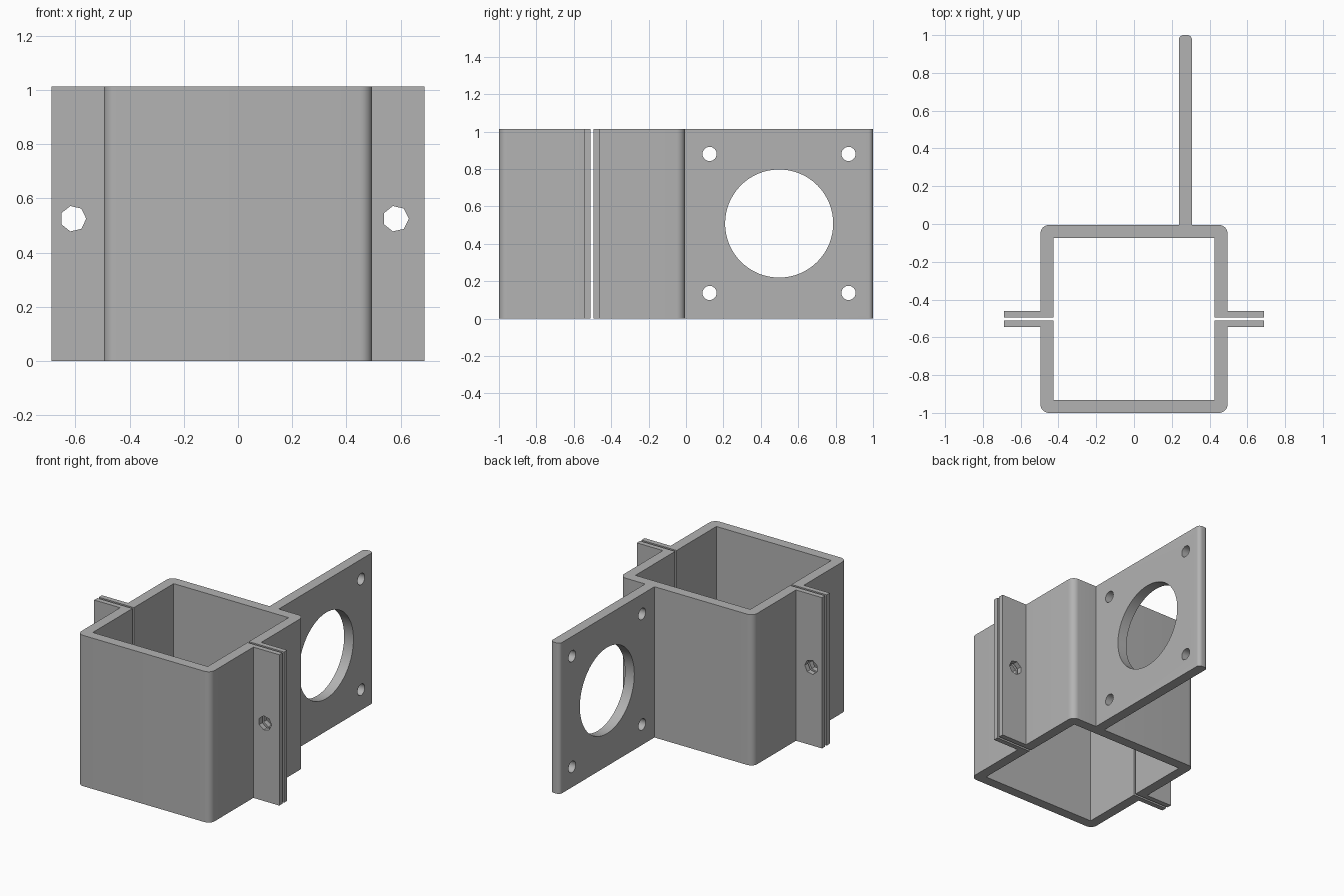
import bpy, bmesh, math
from mathutils import Vector, Matrix

cube = bpy.data.objects.get("Cube")
if cube:
    bpy.data.objects.remove(cube, do_unlink=True)

HEIGHT = 1.013
SPLIT = -0.5025                       # middle of the gap between the halves
HALF_X, HALF_Y, WALL = 0.495, 0.4975, 0.068
FLANGE_X, GAP, FLANGE = 0.688, 0.0075, 0.034
PLATE_L, PLATE_R = 0.307, 0.238

grey = bpy.data.materials.new("bracket grey")
grey.use_nodes = True
grey.diffuse_color = (0.45, 0.45, 0.45, 1)
grey.node_tree.nodes["Principled BSDF"].inputs["Base Color"].default_value = grey.diffuse_color


def make_object(name, bm):
    bmesh.ops.recalc_face_normals(bm, faces=bm.faces)
    mesh = bpy.data.meshes.new(name)
    bm.to_mesh(mesh)
    bm.free()
    mesh.materials.append(grey)
    obj = bpy.data.objects.new(name, mesh)
    bpy.context.collection.objects.link(obj)
    return obj


def rounded(points, steps=8):
    """Replace each right-angled corner of radius r with an arc."""
    out = []
    for i, (x, y, r) in enumerate(points):
        p = Vector((x, y))
        if not r:
            out.append(p)
            continue
        a = (Vector(points[i - 1][:2]) - p).normalized() * r
        b = (Vector(points[(i + 1) % len(points)][:2]) - p).normalized() * r
        for s in range(steps + 1):
            t = math.pi / 2 * s / steps
            out.append(p + a * (1 - math.sin(t)) + b * (1 - math.cos(t)))
    return out


def prism(name, points):
    bm = bmesh.new()
    face = bm.faces.new([bm.verts.new((p.x, p.y, 0)) for p in rounded(points)])
    top = bmesh.ops.extrude_face_region(bm, geom=[face])["geom"]
    bmesh.ops.translate(bm, vec=(0, 0, HEIGHT),
                        verts=[v for v in top if isinstance(v, bmesh.types.BMVert)])
    return make_object(name, bm)


def half_profile(side, extra=()):
    """Channel with two clamp flanges; side is +1 for back, -1 for front."""
    def at(d):
        return SPLIT + side * d
    lower, upper = at(GAP), at(GAP + FLANGE)
    outer, inner = at(HALF_Y), at(HALF_Y - WALL)
    ix = HALF_X - WALL
    return [(ix, lower, 0), (FLANGE_X, lower, 0), (FLANGE_X, upper, 0),
            (HALF_X, upper, 0), (HALF_X, outer, 0.045), *extra,
            (-HALF_X, outer, 0.045), (-HALF_X, upper, 0), (-FLANGE_X, upper, 0),
            (-FLANGE_X, lower, 0), (-ix, lower, 0), (-ix, inner, 0), (ix, inner, 0)]


def drill(obj, centre, radius, sides, rotation, depth):
    bm = bmesh.new()
    bmesh.ops.create_cone(bm, cap_ends=True, segments=sides, radius1=radius,
                          radius2=radius, depth=depth,
                          matrix=Matrix.Translation(centre) @ rotation)
    cutter = make_object("hole_cutter", bm)
    cutter.hide_render = True
    mod = obj.modifiers.new("hole", "BOOLEAN")
    mod.operation, mod.solver, mod.object = "DIFFERENCE", "EXACT", cutter
    bpy.context.view_layer.objects.active = obj
    bpy.ops.object.modifier_apply(modifier=mod.name)
    bpy.data.objects.remove(cutter, do_unlink=True)


# Clamp halves; the back one carries the mounting plate
back_y = SPLIT + HALF_Y
plate = [(PLATE_L, back_y, 0), (PLATE_L, 1, 0.025), (PLATE_R, 1, 0.025), (PLATE_R, back_y, 0)]
front = prism("front_clamp_half", half_profile(-1))
back = prism("back_clamp_half_with_plate", half_profile(1, plate))

# Seven-sided bolt holes through the flanges, one corner pointing to +x
along_y = Matrix.Rotation(math.pi / 2, 4, "X") @ Matrix.Rotation(math.pi / 2, 4, "Z")
probe = bmesh.new()
first = bmesh.ops.create_cone(probe, segments=7, radius1=1, radius2=1, depth=1)["verts"][0].co
along_y = Matrix.Rotation(math.pi / 2, 4, "X") @ Matrix.Rotation(-math.atan2(first.y, first.x), 4, "Z")
probe.free()
for half in (front, back):
    for x in (-0.608, 0.582):
        drill(half, (x, SPLIT, 0.525), 0.048, 7, along_y, 0.3)

# Large opening and four screw holes in the plate
along_x = Matrix.Rotation(math.pi / 2, 4, "Y")
plate_x = (PLATE_L + PLATE_R) / 2
drill(back, (plate_x, 0.498, 0.508), 0.289, 64, along_x, 0.2)
for y in (0.126, 0.869):
    for z in (0.137, 0.88):
        drill(back, (plate_x, y, z), 0.038, 24, along_x, 0.2)

# Smooth the rounded edges and hole walls only
for obj in (front, back):
    bpy.ops.object.select_all(action="DESELECT")
    obj.select_set(True)
    bpy.context.view_layer.objects.active = obj
    bpy.ops.object.shade_smooth_by_angle(angle=math.radians(30))
